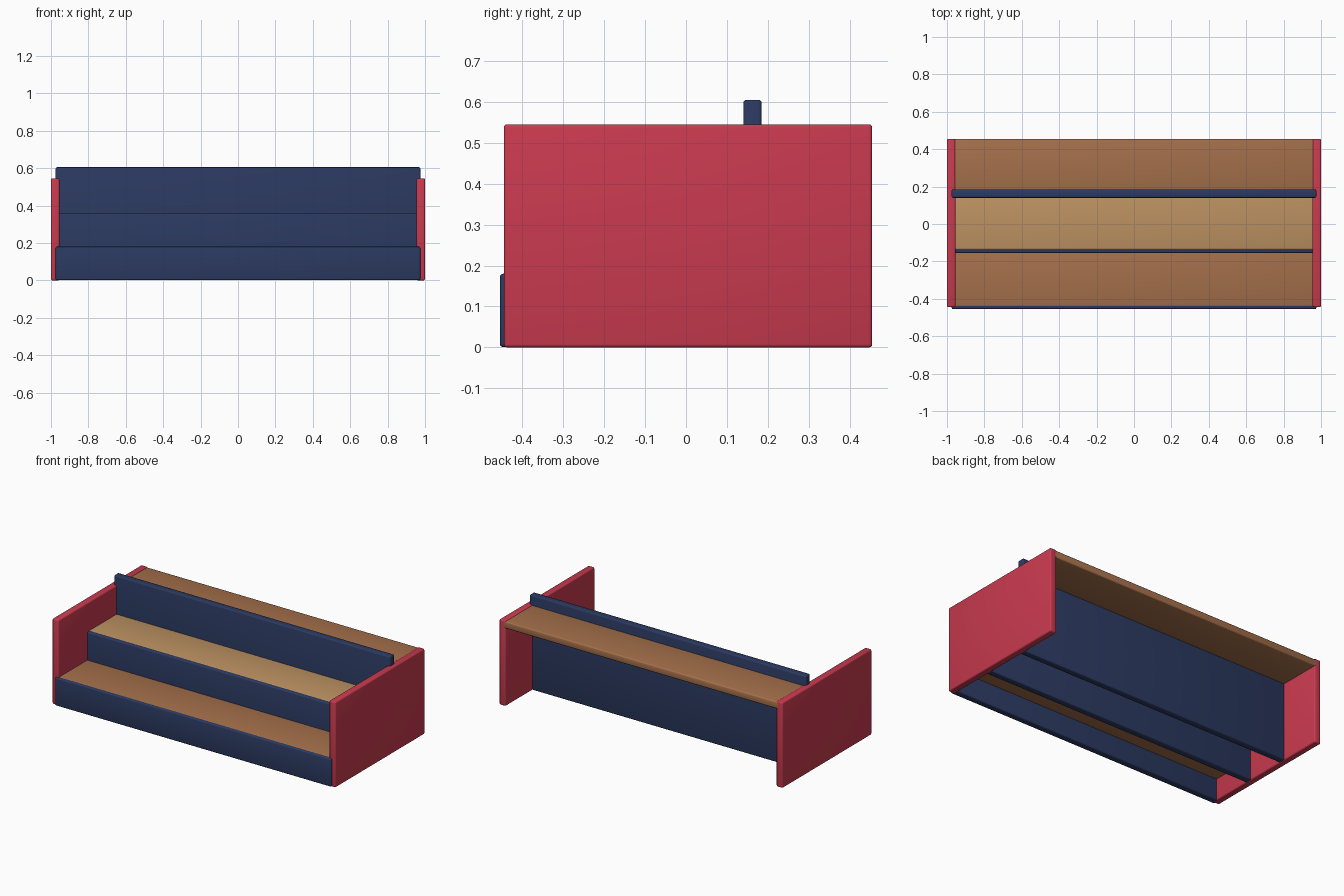
import bpy

if "Cube" in bpy.data.objects:
    bpy.data.objects.remove(bpy.data.objects["Cube"])


def srgb(r, g, b):
    lin = lambda c: c / 12.92 if c <= 0.04045 else ((c + 0.055) / 1.055) ** 2.4
    return (lin(r / 255), lin(g / 255), lin(b / 255), 1)


def material(name, rgb):
    m = bpy.data.materials.new(name)
    m.diffuse_color = srgb(*rgb)
    m.use_nodes = True
    m.node_tree.nodes["Principled BSDF"].inputs["Base Color"].default_value = m.diffuse_color
    return m


red = material("red paint", (201, 58, 79))
navy = material("navy paint", (44, 58, 97))
brown = material("brown wood", (165, 112, 75))
tan = material("light wood", (189, 146, 98))


def board(name, x, y, z, mat, bevel=0.008):
    """Soft-edged board given by its (min, max) ranges."""
    spans = (x, y, z)
    bpy.ops.mesh.primitive_cube_add(size=1, location=[(a + b) / 2 for a, b in spans])
    ob = bpy.context.object
    ob.name = name
    ob.scale = [b - a for a, b in spans]
    bpy.ops.object.transform_apply(location=False, rotation=False, scale=True)
    ob.data.materials.append(mat)
    mod = ob.modifiers.new("soft edges", 'BEVEL')
    mod.width = bevel
    mod.segments = 3
    bpy.ops.object.modifier_apply(modifier=mod.name)
    bpy.ops.object.shade_smooth_by_angle()
    return ob


# end panels
for side, x in (("left", (-1, -0.955)), ("right", (0.955, 1))):
    board(side + "_end_panel", x, (-0.445, 0.455), (0, 0.545), red)

WIDE = (-0.975, 0.975)

# upright riser boards, all reaching the floor
for name, y, top in (("front", -0.455, 0.18), ("middle", -0.155, 0.36), ("back", 0.14, 0.605)):
    board(name + "_riser", WIDE, (y, y + 0.045), (0.001, top), navy)

# step boards, let slightly into the risers
for name, y, top, mat in (("lower", (-0.442, -0.13), 0.181, brown),
                          ("middle", (-0.137, 0.16), 0.361, tan),
                          ("upper", (0.165, 0.455), 0.541, brown)):
    board(name + "_step", WIDE, y, (top - 0.045, top), mat)
